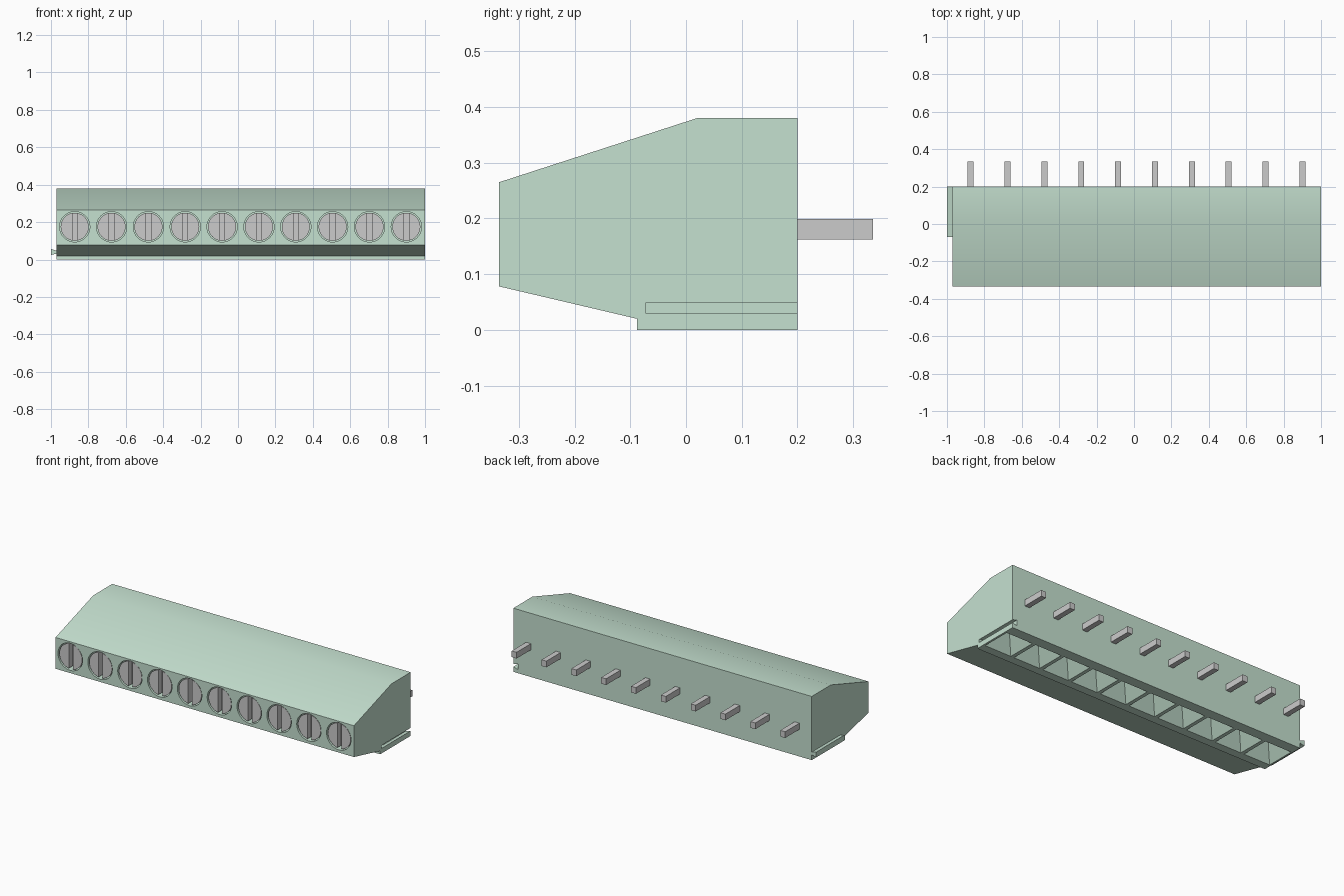
import bpy, bmesh, math
from mathutils import Matrix, Vector

if "Cube" in bpy.data.objects:
    bpy.data.objects.remove(bpy.data.objects["Cube"])

PITCH, COUNT = 0.197, 10
XS = [-0.873 + PITCH * i for i in range(COUNT)]

green = bpy.data.materials.new("green_plastic")
green.diffuse_color = (0.56, 0.75, 0.63, 1)
green.use_nodes = True
green.node_tree.nodes["Principled BSDF"].inputs["Base Color"].default_value = green.diffuse_color


def make_object(name, bm, mat=None):
    bmesh.ops.recalc_face_normals(bm, faces=bm.faces)
    me = bpy.data.meshes.new(name)
    bm.to_mesh(me)
    bm.free()
    ob = bpy.data.objects.new(name, me)
    bpy.context.collection.objects.link(ob)
    if mat:
        me.materials.append(mat)
    return ob


def prism(bm, points, offset):
    face = bm.faces.new([bm.verts.new(p) for p in points])
    ext = bmesh.ops.extrude_face_region(bm, geom=[face])
    verts = [v for v in ext["geom"] if isinstance(v, bmesh.types.BMVert)]
    bmesh.ops.translate(bm, verts=verts, vec=Vector(offset))


def box(bm, lo, hi):
    (x0, y0, z0), (x1, y1, z1) = lo, hi
    prism(bm, [(x0, y0, z0), (x1, y0, z0), (x1, y1, z0), (x0, y1, z0)], (0, 0, z1 - z0))


def cylinder(bm, x, z, r, y0, y1):
    m = Matrix.Translation((x, (y0 + y1) / 2, z)) @ Matrix.Rotation(math.pi / 2, 4, 'X')
    bmesh.ops.create_cone(bm, cap_ends=True, segments=40, radius1=r, radius2=r,
                          depth=y1 - y0, matrix=m)


def funnel(bm, x, y, half_a, half_b, z0, z1):
    m = Matrix.Translation((x, y, (z0 + z1) / 2)) @ Matrix.Rotation(math.pi / 4, 4, 'Z')
    bmesh.ops.create_cone(bm, cap_ends=True, segments=4, radius1=half_a * math.sqrt(2),
                          radius2=half_b * math.sqrt(2), depth=z1 - z0, matrix=m)


def subtract(target, cutter):
    mod = target.modifiers.new("cut", 'BOOLEAN')
    mod.object, mod.operation, mod.solver = cutter, 'DIFFERENCE', 'EXACT'
    bpy.context.view_layer.objects.active = target
    bpy.ops.object.modifier_apply(modifier=mod.name)
    bpy.data.objects.remove(cutter)


def smooth(ob):
    bpy.ops.object.select_all(action='DESELECT')
    ob.select_set(True)
    bpy.context.view_layer.objects.active = ob
    bpy.ops.object.shade_smooth_by_angle(angle=math.radians(30))


# housing profile extruded along x
bm = bmesh.new()
profile = [(-0.335, 0.265), (0.02, 0.38), (0.2, 0.38), (0.2, 0),
           (-0.088, 0), (-0.088, 0.02), (-0.335, 0.078)]
prism(bm, [(-0.97, y, z) for y, z in profile], (1.97, 0, 0))
housing = make_object("housing", bm, green)

# screw holes, wire entry funnels and dovetail groove
bm = bmesh.new()
for x in XS:
    cylinder(bm, x, 0.175, 0.081, -0.24 - 0.11, -0.24)
    funnel(bm, x, 0.05, 0.0916, 0.022, -0.006, 0.10)
prism(bm, [(1.01, -0.073, 0.03), (1.0, -0.073, 0.03), (0.97, -0.073, 0.022),
           (0.97, -0.073, 0.056), (1.0, -0.073, 0.048), (1.01, -0.073, 0.048)], (0, 0.3, 0))
subtract(housing, make_object("housing_cutter", bm))
smooth(housing)

# dovetail rail on the left end
bm = bmesh.new()
prism(bm, [(-0.969, -0.07, 0.032), (-1.0, -0.07, 0.024),
           (-1.0, -0.07, 0.056), (-0.969, -0.07, 0.047)], (0, 0.27, 0))
make_object("dovetail_rail", bm, green)

# slotted screw, shared by every position
bm = bmesh.new()
cylinder(bm, 0, 0, 0.075, -0.33, -0.24)
screw = make_object("screw", bm)
bm = bmesh.new()
box(bm, (-0.013, -0.35, -0.1), (0.013, -0.295, 0.1))
subtract(screw, make_object("slot_cutter", bm))
smooth(screw)

# solder pin
bm = bmesh.new()
box(bm, (-0.016, 0.19, 0.162), (0.016, 0.335, 0.199))
pin = make_object("pin", bm)

# repeat screws and pins along the row
for i, x in enumerate(XS):
    for part, z in ((screw, 0.175), (pin, 0)):
        ob = part
        if i:
            ob = part.copy()
            bpy.context.collection.objects.link(ob)
        ob.location = (x, 0, z)
